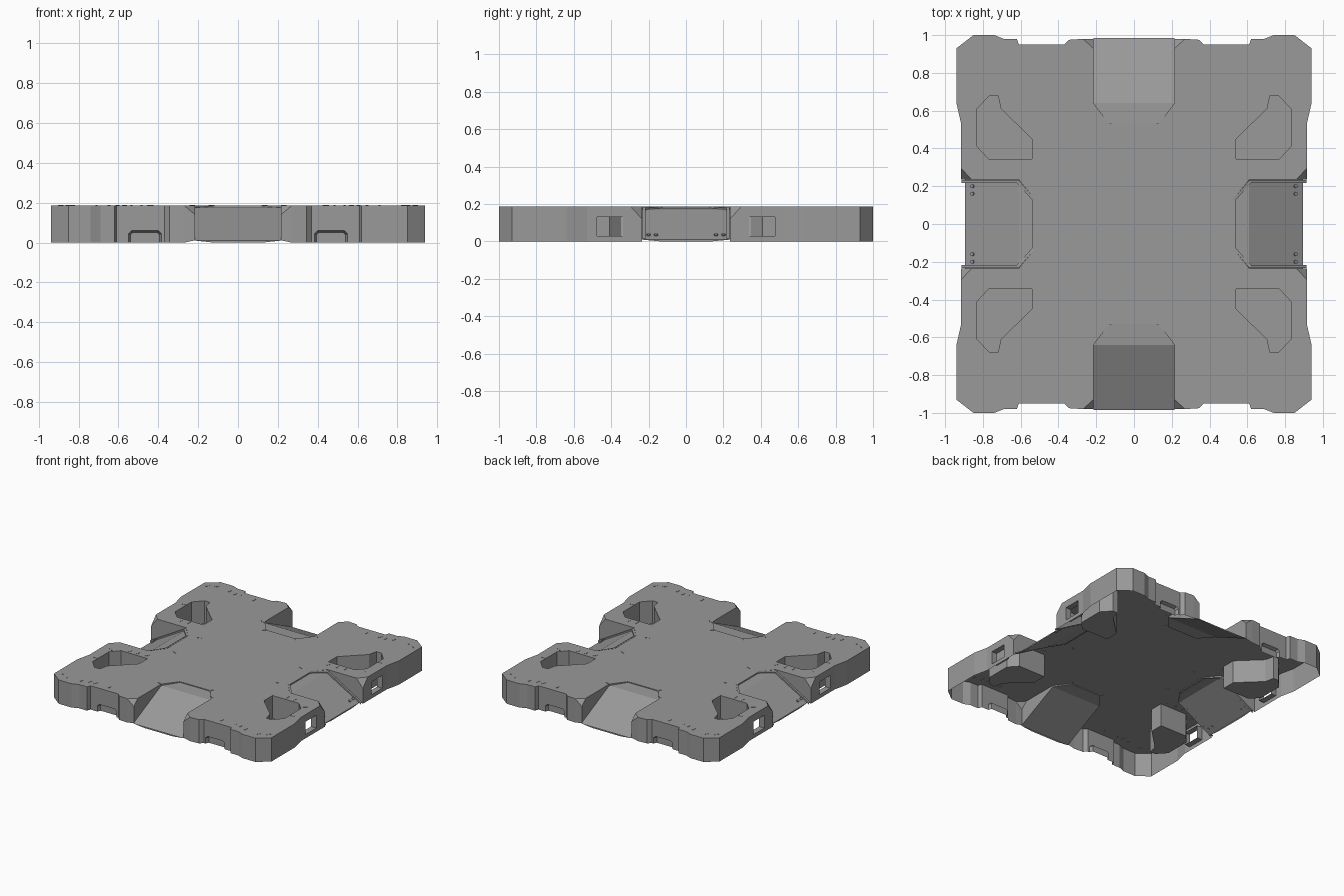
import bpy, bmesh, math
from mathutils import Matrix, Vector

if "Cube" in bpy.data.objects:
    bpy.data.objects.remove(bpy.data.objects["Cube"])

H = 0.186                                   # deck height
gray = bpy.data.materials.new("plain_gray")
gray.diffuse_color = (0.32, 0.32, 0.32, 1)
gray.use_nodes = True
gray.node_tree.nodes["Principled BSDF"].inputs["Base Color"].default_value = gray.diffuse_color


def finish(name, bm, orient=True):
    """Turn a quarter mesh into an object mirrored over x and y."""
    bmesh.ops.remove_doubles(bm, verts=bm.verts, dist=0.0004)
    bmesh.ops.recalc_face_normals(bm, faces=bm.faces)
    if orient:                              # open sheets: the main face looks up
        big = max(bm.faces, key=lambda f: f.calc_area() * abs(f.normal.z))
        if big.normal.z < 0:
            bmesh.ops.reverse_faces(bm, faces=bm.faces)
    me = bpy.data.meshes.new(name)
    bm.to_mesh(me)
    bm.free()
    me.materials.append(gray)
    ob = bpy.data.objects.new(name, me)
    bpy.context.collection.objects.link(ob)
    m = ob.modifiers.new("mirror", 'MIRROR')
    m.use_axis = (True, True, False)
    m.merge_threshold = 0.0005
    return ob


def face(bm, pts):
    return bm.faces.new([bm.verts.new(p) for p in pts])


def x_ramp(x):                              # ramp heights along each side
    return max(0.0, 0.172 - (x - 0.61) * 0.568)


def y_ramp(y):
    return max(0.0, 0.175 - (y - 0.64) * 0.478)


# Quarter outline: x, y, wall top, wall bottom
cx = (0.915, 0.235, 0.12, 0)                # lowered corners beside the ramps
cy = (0.215, 0.98, 0.14, 0.012)
outline = [
    (0.525, 0, H, 0.18), (0.525, 0.13, H, 0.18), (0.61, 0.235, H, 0.172),
    (0.86, 0.235, H, x_ramp(0.86)), cx, (0.915, 0.295, H, 0), (0.915, 0.53, H, 0),
    (0.94, 0.64, H, 0), (0.94, 0.93, H, 0), (0.85, 1, H, 0), (0.74, 1, H, 0),
    (0.69, 0.98, H, 0), (0.62, 0.98, H, 0), (0.61, 0.95, H, 0), (0.37, 0.95, H, 0),
    (0.345, 0.975, H, 0), (0.27, 0.98, H, 0), cy, (0.215, 0.93, H, y_ramp(0.93)),
    (0.215, 0.64, H, 0.175), (0.13, 0.53, H, 0.18), (0, 0.53, H, 0.18)]
pocket = [(0.54, 0.345), (0.77, 0.345), (0.83, 0.41), (0.83, 0.61),
          (0.765, 0.68), (0.72, 0.68), (0.705, 0.61), (0.54, 0.45)]

# Deck with pocket opening
bm = bmesh.new()


def loop(pts):
    vs = [bm.verts.new((x, y, H)) for x, y in pts]
    return [bm.edges.new((a, b)) for a, b in zip(vs, vs[1:] + vs[:1])]


edges = loop([(0, 0)] + [p[:2] for p in outline if p not in (cx, cy)]) + loop(pocket)
bmesh.ops.triangle_fill(bm, edges=edges, use_beauty=True, normal=(0, 0, 1))

# Outer walls, with a window on the side and an arch on the front
for i, (a, b) in enumerate(zip(outline, outline[1:])):
    if a[:2] == (0.915, 0.295):
        x, y0, y1, z0, z1 = 0.915, 0.34, 0.475, 0.03, 0.13
        o = [(x, a[1], 0), (x, b[1], 0), (x, b[1], H), (x, a[1], H)]
        w = [(x, y0, z0), (x, y1, z0), (x, y1, z1), (x, y0, z1)]
        for k in range(4):
            n = (k + 1) % 4
            face(bm, [o[k], o[n], w[n], w[k]])
            face(bm, [w[k], w[n], (0.87,) + w[n][1:], (0.87,) + w[k][1:]])
    elif a[:2] == (0.61, 0.95):
        arch = [(0.55, 0), (0.55, 0.045), (0.535, 0.06), (0.4, 0.06), (0.385, 0.045), (0.385, 0)]
        back = [(0.54, 0), (0.54, 0.04), (0.53, 0.05), (0.405, 0.05), (0.395, 0.04), (0.395, 0)]
        y = 0.95
        face(bm, [(0.61, y, H), (0.61, y, 0)] + [(u, y, v) for u, v in arch]
             + [(0.37, y, 0), (0.37, y, H)])
        for k in range(5):
            (p, q), (r, s) = arch[k], arch[k + 1]
            (t, u), (v, w) = back[k], back[k + 1]
            face(bm, [(p, y, q), (r, y, s), (v, y - 0.025, w), (t, y - 0.025, u)])
        face(bm, [(u, y - 0.025, v) for u, v in back])
    else:
        face(bm, [(a[0], a[1], a[2]), (b[0], b[1], b[2]),
                  (b[0], b[1], b[3]), (a[0], a[1], a[3])])
for c in (cx, cy):                          # sloped corner triangles
    i = outline.index(c)
    face(bm, [p[:3] for p in outline[i - 1:i + 2]])
finish("deck_and_walls", bm)

# Pockets sunk into the deck
bm = bmesh.new()
floor = 0.008
for a, b in zip(pocket, pocket[1:] + pocket[:1]):
    face(bm, [a + (H,), b + (H,), b + (floor,), a + (floor,)])
face(bm, [p + (floor,) for p in pocket])
finish("pockets", bm)

# Front and back ramps
bm = bmesh.new()
face(bm, [(0, 0.53, 0.18), (0.13, 0.53, 0.18), (0.215, 0.64, 0.175), (0, 0.64, 0.175)])
face(bm, [(0, 0.64, 0.175), (0.215, 0.64, 0.175), (0.215, 0.985, 0.01), (0, 0.985, 0.01)])
face(bm, [(0, 0.985, 0.01), (0.215, 0.985, 0.01), (0.12, 0.985, 0), (0, 0.985, 0)])
finish("front_and_back_ramps", bm)

# Side ramps
bm = bmesh.new()
face(bm, [(0.525, 0, 0.18), (0.525, 0.13, 0.18), (0.61, 0.235, 0.172), (0.61, 0, 0.172)])
face(bm, [(0.61, 0, 0.172), (0.61, 0.235, 0.172), (0.895, 0.235, 0.01), (0.895, 0, 0.01)])
face(bm, [(0.895, 0, 0.01), (0.895, 0.235, 0.01), (0.895, 0.13, 0), (0.895, 0, 0)])
finish("side_ramps", bm)

# Raised rim along the side ramps
bm = bmesh.new()
outer = [(0.525, 0, 0.188), (0.525, 0.13, 0.188), (0.61, 0.232, 0.184), (0.912, 0.232, 0.012)]
inner = [(0.537, 0, 0.188), (0.537, 0.125, 0.188), (0.62, 0.217, 0.178), (0.912, 0.217, 0.012)]
drop = Vector((0, 0, -0.012))
for k in range(3):
    face(bm, [outer[k], outer[k + 1], inner[k + 1], inner[k]])
    face(bm, [inner[k], inner[k + 1], Vector(inner[k + 1]) + drop, Vector(inner[k]) + drop])
finish("side_ramp_rims", bm)

# Bolts near the foot of the side ramps
bm = bmesh.new()
tilt = Matrix.Rotation(math.atan(0.568), 4, 'Y')
for y in (0.16, 0.2):
    bmesh.ops.create_cone(bm, cap_ends=True, segments=8, radius1=0.01, radius2=0.01, depth=0.012,
                          matrix=Matrix.Translation((0.855, y, x_ramp(0.855) + 0.002)) @ tilt)
finish("ramp_bolts", bm, False)

# Small slot marks on the deck: x, y, angle
marks = [(0.85, 0.545, 0), (0.84, 0.37, -35), (0.71, 0.315, 90), (0.645, 0.31, 90),
         (0.57, 0.305, 60), (0.44, 0.15, -20), (0.89, 0.895, -50), (0.83, 0.925, -60),
         (0.71, 0.915, 90), (0.65, 0.895, 90), (0.605, 0.895, 65), (0.485, 0.89, 90),
         (0.23, 0.628, 45), (0.133, 0.522, 135)]
bm = bmesh.new()
for x, y, ang in marks:
    m = (Matrix.Translation((x, y, H)) @ Matrix.Rotation(math.radians(ang), 4, 'Z')
         @ Matrix.Diagonal((0.032, 0.009, 0.004, 1)))
    bmesh.ops.create_cube(bm, size=1, matrix=m)
finish("deck_marks", bm, False)
